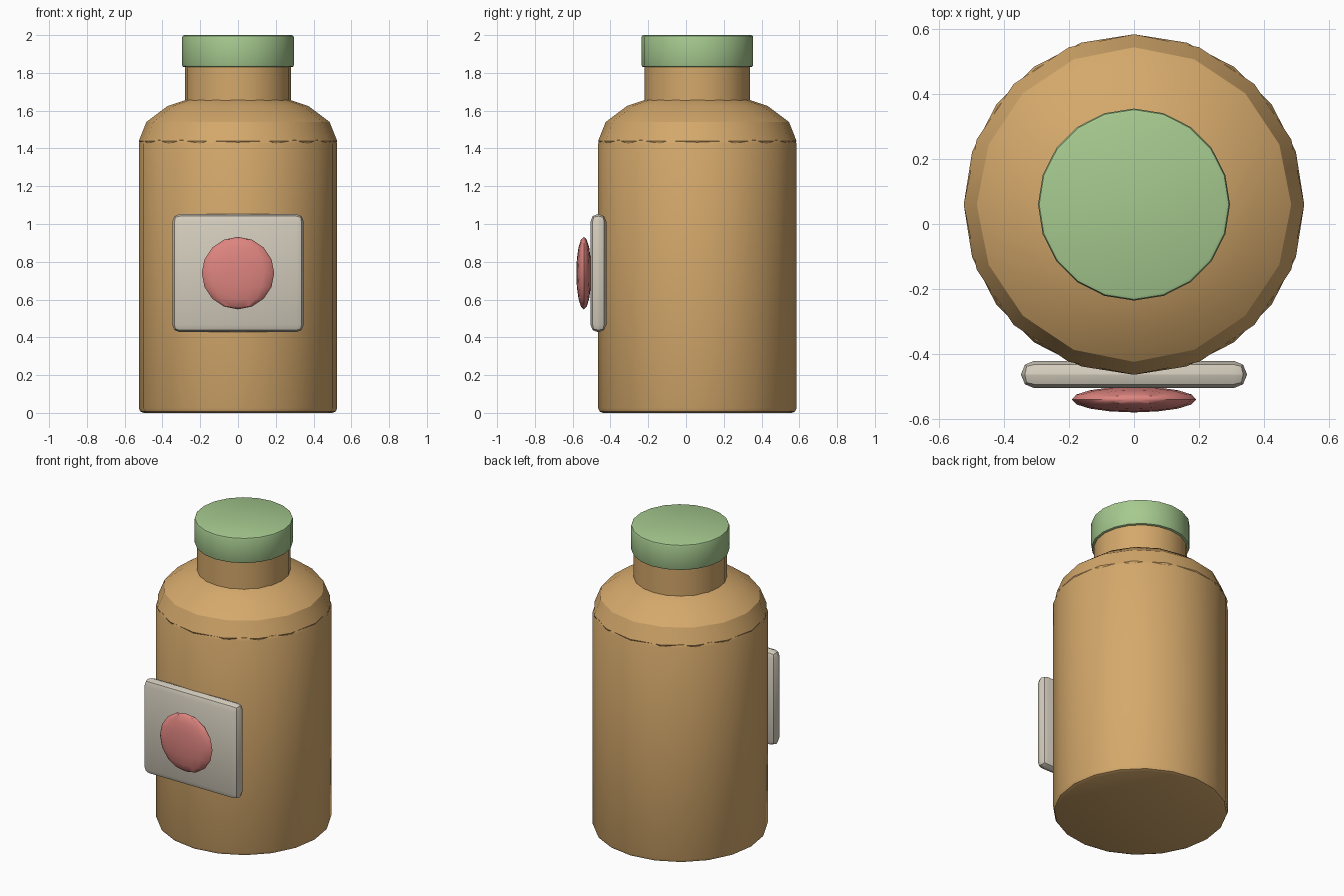
import bpy
import math

AXIS_Y = 0.06  # the bottle stands slightly behind centre

cube = bpy.data.objects.get("Cube")
if cube:
    bpy.data.objects.remove(cube, do_unlink=True)


def material(name, rgb):
    mat = bpy.data.materials.new(name)
    mat.use_nodes = True
    mat.diffuse_color = (*rgb, 1)
    mat.node_tree.nodes["Principled BSDF"].inputs["Base Color"].default_value = (*rgb, 1)
    return mat


def finish(name, mat, bevel=0, segments=2):
    """Name, colour, bevel and smooth the active object."""
    ob = bpy.context.object
    ob.name = ob.data.name = name
    ob.data.materials.append(mat)
    bpy.ops.object.transform_apply(location=False, rotation=False, scale=True)
    if bevel:
        mod = ob.modifiers.new("soft_edges", "BEVEL")
        mod.width = bevel
        mod.segments = segments
        mod.limit_method = "ANGLE"
        mod.angle_limit = math.radians(40)
        bpy.ops.object.modifier_apply(modifier=mod.name)
    bpy.ops.object.shade_smooth_by_angle(angle=math.radians(30))
    return ob


def cylinder(name, mat, radius, low, high, bevel=0):
    bpy.ops.mesh.primitive_cylinder_add(vertices=20, radius=radius, depth=high - low,
                                        location=(0, AXIS_Y, (low + high) / 2))
    return finish(name, mat, bevel)


def ellipsoid(name, mat, location, radii):
    bpy.ops.mesh.primitive_uv_sphere_add(segments=16, ring_count=8, radius=1, location=location)
    bpy.context.object.scale = radii
    return finish(name, mat)


tan = material("amber_tan", (0.66, 0.393, 0.147))
green = material("soft_green", (0.38, 0.586, 0.274))
cream = material("label_cream", (0.655, 0.604, 0.507))
red = material("dusty_red", (0.73, 0.233, 0.214))

# Bottle: body, domed shoulder, neck and cap
cylinder("body", tan, 0.525, 0, 1.45, 0.025)
ellipsoid("shoulder", tan, (0, AXIS_Y, 1.44), (0.525, 0.525, 0.262))
cylinder("neck", tan, 0.28, 1.6, 1.85)
cylinder("cap", green, 0.296, 1.83, 2.0, 0.012)

# Label plate standing proud of the front, with a round badge
bpy.ops.mesh.primitive_cube_add(size=1, location=(0, -0.464, 0.74))
bpy.context.object.scale = (0.696, 0.084, 0.626)
finish("label", cream, 0.04)
ellipsoid("badge", red, (0, -0.541, 0.74), (0.192, 0.04, 0.192))
